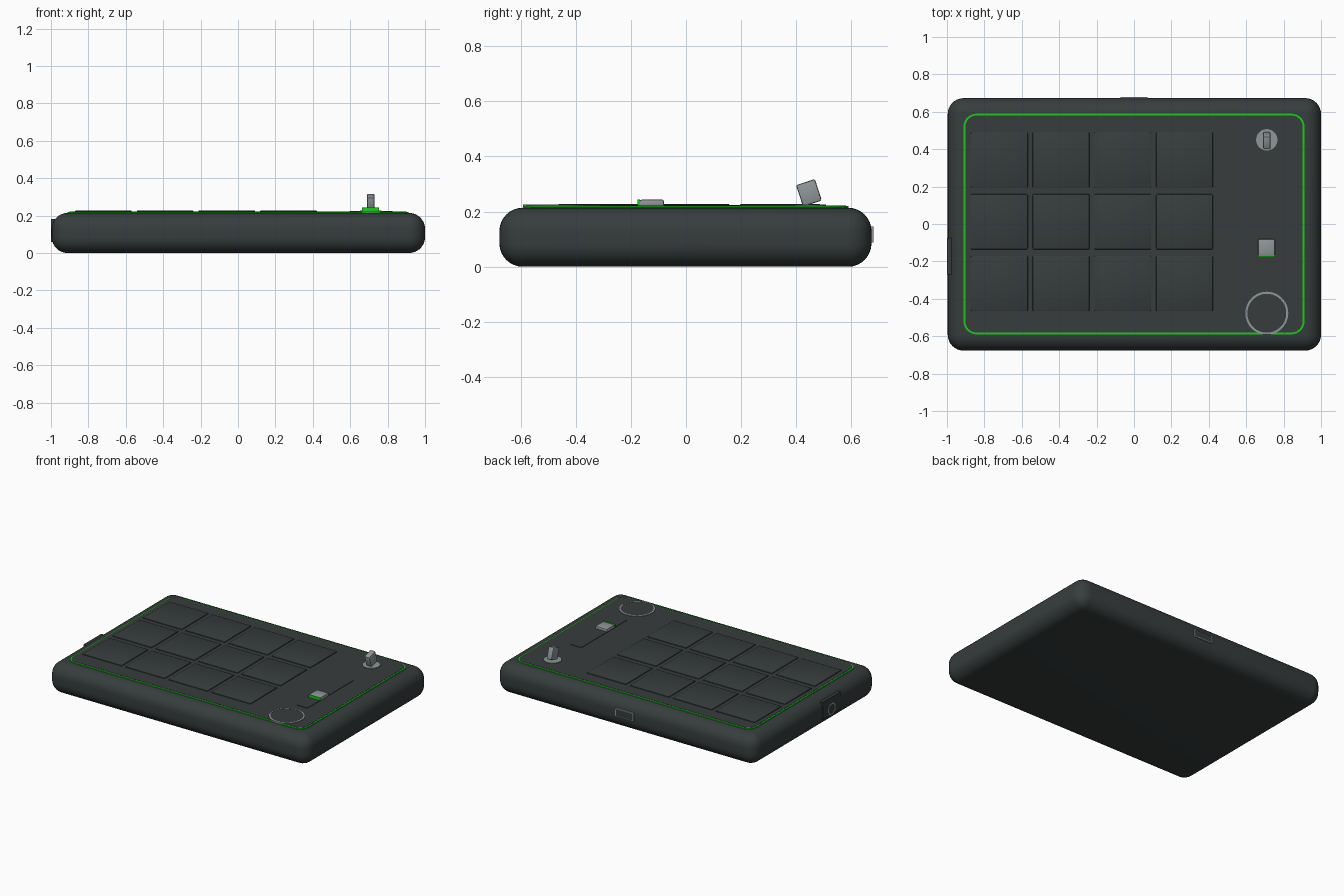
import bpy, bmesh, math
from mathutils import Matrix, Vector

if "Cube" in bpy.data.objects:
    bpy.data.objects.remove(bpy.data.objects["Cube"], do_unlink=True)


def material(name, rgb):
    m = bpy.data.materials.new(name)
    m.use_nodes = True
    m.diffuse_color = (*rgb, 1)
    m.node_tree.nodes["Principled BSDF"].inputs["Base Color"].default_value = (*rgb, 1)
    return m


charcoal = material("charcoal", (0.038, 0.046, 0.046))
green = material("bright green", (0.01, 0.6, 0.01))
grey = material("light grey", (0.28, 0.31, 0.32))


def finish(bm, name, mat):
    bmesh.ops.recalc_face_normals(bm, faces=bm.faces)
    mesh = bpy.data.meshes.new(name)
    bm.to_mesh(mesh)
    bm.free()
    mesh.materials.append(mat)
    obj = bpy.data.objects.new(name, mesh)
    bpy.context.collection.objects.link(obj)
    bpy.ops.object.select_all(action="DESELECT")
    obj.select_set(True)
    bpy.context.view_layer.objects.active = obj
    bpy.ops.object.shade_smooth_by_angle(angle=math.radians(35))
    return obj


def block(name, lo, hi, mat, radius=0, segments=4, axis=None, tilt=0):
    """Box between two corners; bevels all edges, or only those along an axis."""
    lo, hi = Vector(lo), Vector(hi)
    bm = bmesh.new()
    bmesh.ops.create_cube(bm, size=1)
    bmesh.ops.scale(bm, vec=hi - lo, verts=bm.verts)
    if radius:
        edges = [e for e in bm.edges if axis is None
                 or abs((e.verts[0].co - e.verts[1].co)[axis]) > 1e-6]
        bmesh.ops.bevel(bm, geom=edges, offset=radius, segments=segments,
                        profile=0.5, affect="EDGES")
    bmesh.ops.transform(bm, verts=bm.verts, matrix=Matrix.Translation((lo + hi) / 2)
                        @ Matrix.Rotation(tilt, 4, "X"))
    return finish(bm, name, mat)


def ring(name, centre, outer, inner, depth, mat, turn=0):
    """Flat washer with its axis along z, turned about y."""
    bm = bmesh.new()
    sides = 48
    corners = [(outer, -depth / 2), (outer, depth / 2), (inner, depth / 2), (inner, -depth / 2)]
    loops = []
    for i in range(sides):
        a = math.tau * i / sides
        loops.append([bm.verts.new((r * math.cos(a), r * math.sin(a), z)) for r, z in corners])
    for i in range(sides):
        a, b = loops[i], loops[(i + 1) % sides]
        for j in range(4):
            k = (j + 1) % 4
            bm.faces.new((a[j], b[j], b[k], a[k]))
    bmesh.ops.transform(bm, verts=bm.verts, matrix=Matrix.Translation(centre)
                        @ Matrix.Rotation(turn, 4, "Y"))
    return finish(bm, name, mat)


def disc(name, centre, radius, depth, mat):
    bm = bmesh.new()
    bmesh.ops.create_cone(bm, cap_ends=True, segments=48, radius1=radius, radius2=radius,
                          depth=depth, matrix=Matrix.Translation(centre))
    return finish(bm, name, mat)


# Soft-edged case with a green trim line around its top panel
block("case", (-0.996, -0.677, 0), (1, 0.673, 0.214), charcoal, 0.085, 8)
block("green_trim", (-0.912, -0.59, 0.2), (0.912, 0.59, 0.22), green, 0.07, 8, 2)
block("top_panel", (-0.902, -0.58, 0.2), (0.902, 0.58, 0.2215), charcoal, 0.06, 8, 2)

# Grid of square pads
for row in range(3):
    for col in range(4):
        x, y = -0.72 + 0.33 * col, 0.342 - 0.33 * row
        block(f"pad_{row + 1}_{col + 1}", (x - 0.152, y - 0.148, 0.215),
              (x + 0.152, y + 0.148, 0.2275), charcoal, 0.006, 2)

# Tilted toggle switch
disc("toggle_base", (0.71, 0.45, 0.221), 0.057, 0.01, grey)
block("toggle_lever", (0.69, 0.41, 0.227), (0.73, 0.482, 0.309), grey, 0.007, 2,
      tilt=math.radians(18))

# Fader with a green front lip
block("fader_track", (0.664, -0.31, 0.215), (0.752, 0.2, 0.2245), charcoal, 0.01, 2, 2)
block("fader_cap", (0.664, -0.168, 0.218), (0.754, -0.08, 0.243), grey, 0.006, 2)
block("fader_lip", (0.664, -0.176, 0.218), (0.754, -0.167, 0.244), green)

# Flush dial
disc("dial_face", (0.71, -0.477, 0.22), 0.106, 0.008, charcoal)
ring("dial_ring", (0.71, -0.477, 0.221), 0.115, 0.104, 0.009, grey)

# Rear port: dark plate within a thin grey frame
block("port_plate", (-0.07, 0.65, 0.09), (0.07, 0.677, 0.145), charcoal)
for side in (-1, 1):
    block(f"port_frame_side_{side}", (side * 0.067 - 0.004, 0.66, 0.089),
          (side * 0.067 + 0.004, 0.68, 0.146), grey)
    z = 0.1175 + side * 0.026
    block(f"port_frame_rail_{side}", (-0.07, 0.66, z - 0.003), (0.07, 0.68, z + 0.003), grey)

# Side plate with a round jack
block("jack_plate", (-0.999, -0.27, 0.06), (-0.96, -0.075, 0.182), charcoal)
ring("jack_ring", (-0.995, -0.172, 0.1), 0.042, 0.032, 0.012, grey, math.pi / 2)
